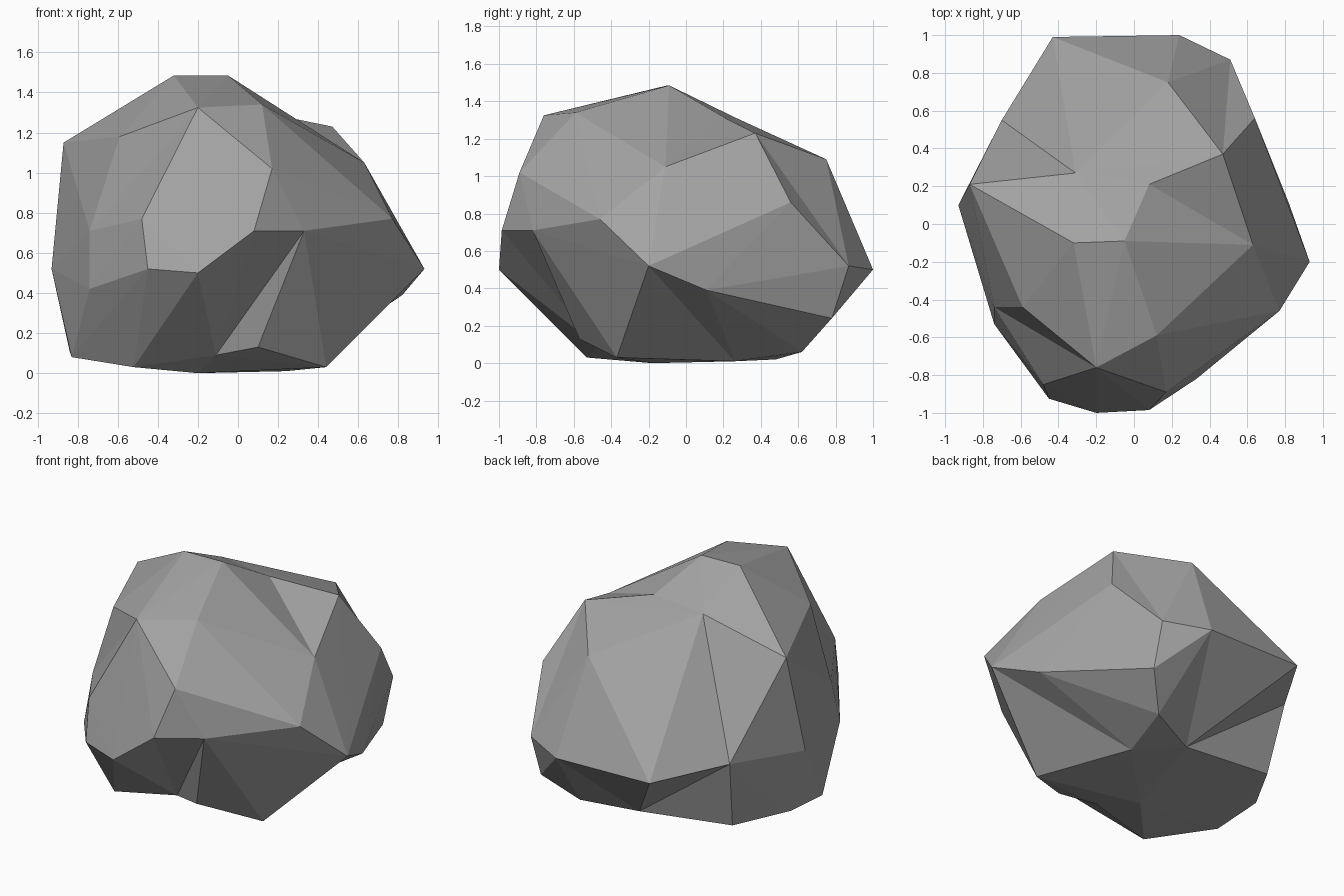
import bpy
import bmesh

default_cube = bpy.data.objects.get("Cube")
if default_cube:
    bpy.data.objects.remove(default_cube, do_unlink=True)

# Outer corners of the boulder, grouped by side
corners = {
    # crown
    "peak_left": (-.05, -.09, 1.485),
    "peak_right": (-.32, -.1, 1.485),
    "brow_left": (.12, -.59, 1.34),
    "brow_right": (-.2, -.76, 1.325),
    "horn": (.47, .37, 1.23),
    "nape": (.18, .75, 1.09),
    "shoulder_right": (-.87, .21, 1.15),
    "shoulder_front": (-.59, -.44, 1.18),
    "shoulder_left": (.63, -.11, 1.05),
    # front
    "nose_top": (.17, -.89, 1.02),
    "nose_mid": (.08, -.985, .71),
    "nose_low": (-.2, -1, .5),
    "cheek_low": (-.45, -.925, .52),
    "cheek_top": (-.48, -.85, .77),
    "cheek_left": (.33, -.82, .71),
    # left side
    "flank_tip": (.93, -.2, .52),
    "flank_front": (.77, -.46, .77),
    "flank_back": (.64, .56, .86),
    "flank_low": (.82, .11, .39),
    # right side
    "side_top": (-.74, -.44, .71),
    "side_low": (-.74, -.53, .42),
    "side_tip": (-.93, .1, .52),
    # back
    "back_left": (.51, .87, .52),
    "back_mid": (.24, 1, .5),
    "back_right": (-.43, .99, .51),
    "back_corner": (-.7, .55, .54),
    "back_under": (.5, .78, .24),
    # underside
    "foot_back_left": (.33, .62, .06),
    "foot_back": (0, .48, .02),
    "foot_mid": (.24, .26, .01),
    "foot_left": (.44, -.37, .03),
    "foot_front": (-.52, -.53, .03),
    "foot_centre": (-.2, -.18, 0),
    "foot_right": (-.83, -.22, .08),
    "foot_side": (-.84, .12, .11),
    "foot_corner": (-.65, .45, .09),
}

bm = bmesh.new()
verts = {name: bm.verts.new(co) for name, co in corners.items()}
bmesh.ops.convex_hull(bm, input=list(bm.verts))


def fan(centre, rim):
    """Replace the faces spanned by the rim and centre with a fan round the centre."""
    hub = verts[centre]
    patch = {verts[key] for key in rim.split()} | {hub}
    old = [f for f in bm.faces if set(f.verts) <= patch]
    border = []
    for face in old:
        for loop in face.loops:
            if loop.link_loop_radial_next.face not in old:
                border.append((loop.vert, loop.link_loop_next.vert))
    bmesh.ops.delete(bm, geom=old, context='FACES_ONLY')
    for pair in border:
        if hub not in pair:
            bm.faces.new((*pair, hub))
    loose = [e for e in bm.edges if not e.link_faces]
    for edge in loose:
        bm.edges.remove(edge)


def dent(name, position, rim):
    """Sink a new corner into the faces spanned by the rim."""
    verts[name] = bm.verts.new(position)
    fan(name, rim)


def flip(first, second):
    """Turn the ridge between two corners into the opposite diagonal."""
    edge = bm.edges.get((verts[first], verts[second]))
    if edge and len(edge.link_faces) == 2:
        bmesh.ops.rotate_edges(bm, edges=[edge])


# Notch below the horn and hollow on the back of the crown
dent("notch", (.08, .21, 1.31),
     "peak_left brow_left shoulder_left flank_back horn")
flip("brow_left", "notch")
dent("hollow", (-.31, .27, 1.31),
     "shoulder_right peak_right peak_left horn nape back_right back_corner")
flip("peak_left", "horn")
flip("flank_back", "nape")

# Crease down the right cheek
flip("shoulder_front", "cheek_top")

# Undercut below the nose
dent("undercut_right", (-.11, -.47, .09),
     "nose_low nose_mid cheek_left foot_left foot_front foot_centre")
dent("undercut_left", (.1, -.57, .13), "undercut_right cheek_left foot_left")

# Valleys under the left flank and under the back
fan("foot_mid", "flank_tip flank_low foot_left foot_back_left")
fan("foot_back",
    "back_under back_mid back_right back_corner foot_corner foot_back_left")
flip("back_under", "foot_back")

bmesh.ops.delete(bm, geom=[v for v in bm.verts if not v.link_faces], context='VERTS')
bmesh.ops.recalc_face_normals(bm, faces=list(bm.faces))

mesh = bpy.data.meshes.new("boulder")
bm.to_mesh(mesh)
bm.free()
boulder = bpy.data.objects.new("boulder", mesh)
bpy.context.scene.collection.objects.link(boulder)

# Plain stone grey
stone = bpy.data.materials.new("stone_grey")
stone.use_nodes = True
grey = (.37, .37, .37, 1)
stone.diffuse_color = grey
stone.node_tree.nodes["Principled BSDF"].inputs["Base Color"].default_value = grey
mesh.materials.append(stone)
